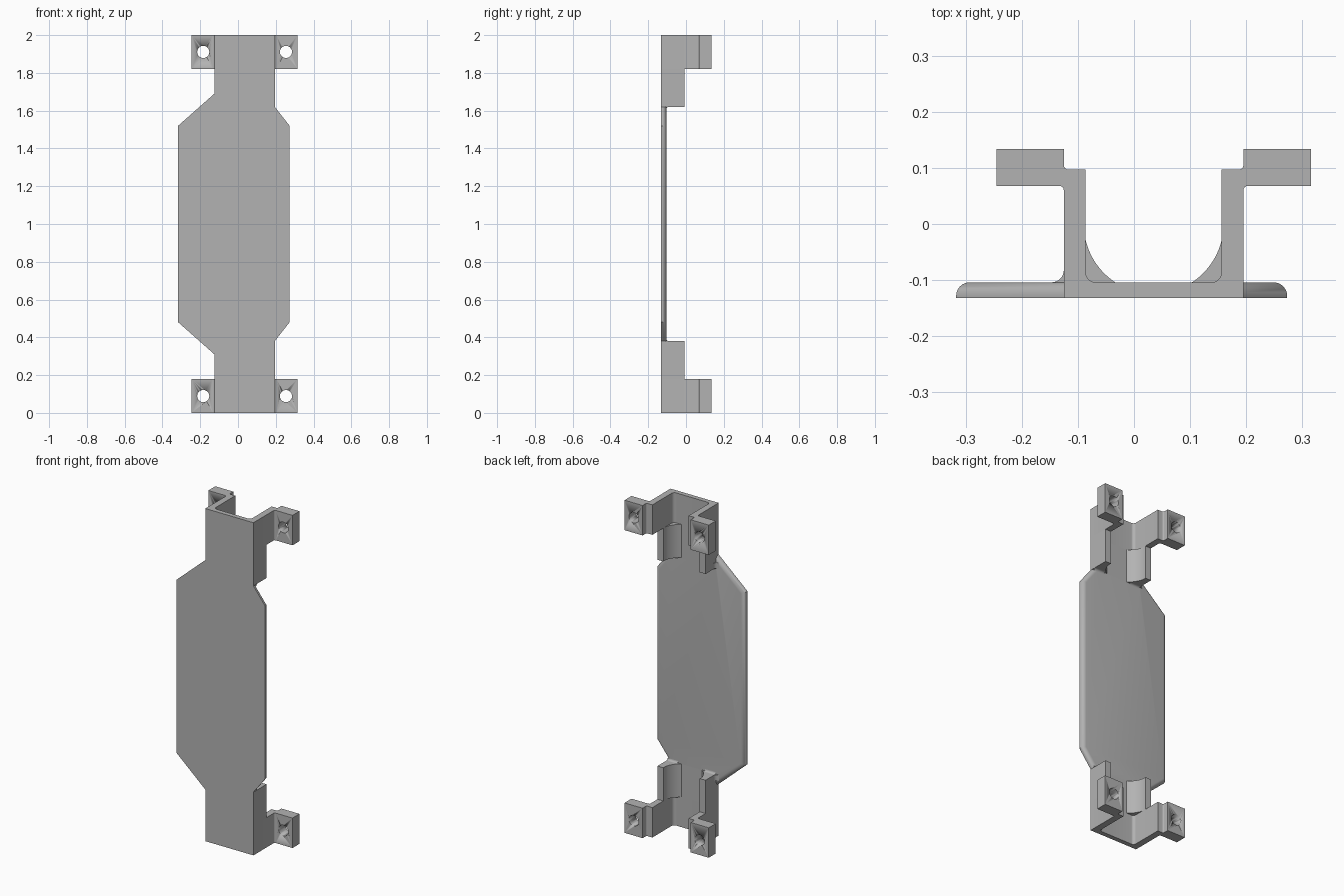
import bpy
import bmesh
from math import cos, sin, radians
from mathutils import Vector

if "Cube" in bpy.data.objects:
    bpy.data.objects.remove(bpy.data.objects["Cube"])

CX = 0.035                   # centre line of the channel
FRONT, BACK = -0.132, -0.104  # plate faces
WALL, INNER = 0.160, 0.121    # wall faces, measured from the centre line

grey = bpy.data.materials.new("plain grey")
grey.use_nodes = True
COLOR = (0.45, 0.45, 0.45, 1)
grey.diffuse_color = COLOR
grey.node_tree.nodes["Principled BSDF"].inputs["Base Color"].default_value = COLOR


def arc(cx, cy, r, start, end, steps=8):
    angles = [radians(start + (end - start) * i / steps) for i in range(steps + 1)]
    return [(cx + r * cos(a), cy + r * sin(a)) for a in angles]


def prism(name, points, axis, lo, hi, round_rule=None, radius=0.024):
    """Extrude a 2D profile along an axis; round_rule picks edges to round."""
    place = {"x": lambda a, b, t: (t, a, b),
             "y": lambda a, b, t: (a, t, b),
             "z": lambda a, b, t: (a, b, t)}[axis]
    bm = bmesh.new()
    face = bm.faces.new([bm.verts.new(place(a, b, lo)) for a, b in points])
    new = bmesh.ops.extrude_face_region(bm, geom=[face])["geom"]
    shift = Vector(place(0, 0, hi - lo))
    bmesh.ops.translate(bm, vec=shift, verts=[v for v in new if isinstance(v, bmesh.types.BMVert)])
    bmesh.ops.recalc_face_normals(bm, faces=bm.faces)
    if round_rule:
        edges = [e for e in bm.edges if round_rule(*[v.co for v in e.verts])]
        bmesh.ops.bevel(bm, geom=edges, offset=radius, segments=6,
                        profile=0.5, affect="EDGES", clamp_overlap=True)
    mesh = bpy.data.meshes.new(name)
    bm.to_mesh(mesh)
    bm.free()
    mesh.materials.append(grey)
    obj = bpy.data.objects.new(name, mesh)
    bpy.context.collection.objects.link(obj)
    bpy.ops.object.select_all(action="DESELECT")
    obj.select_set(True)
    bpy.context.view_layer.objects.active = obj
    bpy.ops.object.shade_smooth_by_angle(angle=radians(30))
    return obj


def mirrored(half):
    """Complete a half profile about the channel centre line."""
    return [(CX + u, y) for u, y in half] + [(CX - u, y) for u, y in reversed(half)]


def drill(obj, x, z, radius=0.032):
    circle = arc(x, z, radius, 0, 360, 32)[:-1]
    cutter = prism("hole_cutter", circle, "y", 0.0, 0.2)
    cutter.hide_render = True
    mod = obj.modifiers.new("hole", "BOOLEAN")
    mod.operation, mod.solver, mod.object = "DIFFERENCE", "EXACT", cutter
    bpy.context.view_layer.objects.active = obj
    bpy.ops.object.modifier_apply(modifier=mod.name)
    bpy.data.objects.remove(cutter)


# Wide plate with rounded rear edges on its outer sides
left, right = CX - WALL, CX + WALL
upper = [(0.273, 1.52), (right, 1.62), (left, 1.62), (left, 1.69), (-0.317, 1.52)]
lower = [(x, 2 - z) for x, z in reversed(upper)]


def outer_rear(a, b):
    mid = (a + b) / 2
    return min(a.y, b.y) > BACK - 0.001 and not left - 0.001 < mid.x < right + 0.001


prism("main_plate", upper + lower, "y", FRONT, BACK, outer_rear)

# Channel end with outward mounting tabs
end_profile = mirrored(
    [(WALL, FRONT)] + arc(WALL + 0.008, 0.060, 0.008, 180, 90, 4)
    + [(0.280, 0.068), (0.280, 0.134), (WALL, 0.134)]
    + arc(WALL - 0.008, 0.105, 0.008, 0, -90, 4) + [(INNER, 0.097)]
    + arc(INNER - 0.018, BACK + 0.018, 0.018, 0, -90))

# Low-walled channel with cylindrical cradle gussets
cradle_profile = mirrored(
    [(WALL, FRONT), (WALL, -0.007), (INNER, -0.007)]
    + arc(0, 0, 0.1245, -13.6, -56.65, 12))

for end in ("top", "bottom"):
    def flip(z):
        return z if end == "top" else 2 - z

    mount = prism(end + "_mount", end_profile, "z", flip(1.82), flip(2.0))
    for side in (-1, 1):
        drill(mount, CX + side * 0.219, flip(1.911))
    prism(end + "_cradle", cradle_profile, "z", flip(1.62), flip(1.82))

    # Small fillets where the walls meet the plate
    foot = [(BACK, flip(1.62))] + [
        (y, flip(z)) for y, z in arc(BACK + 0.012, 1.608, 0.012, 90, 180, 5)]
    for side, name in ((-1, "_right_foot"), (1, "_left_foot")):
        prism(end + name, foot, "x", CX + side * 0.09, CX + side * WALL)
    corner = [(left, BACK)] + arc(left - 0.022, BACK + 0.022, 0.022, -90, 0, 6)
    prism(end + "_wall_fillet", corner, "z", flip(1.62), flip(1.655))
